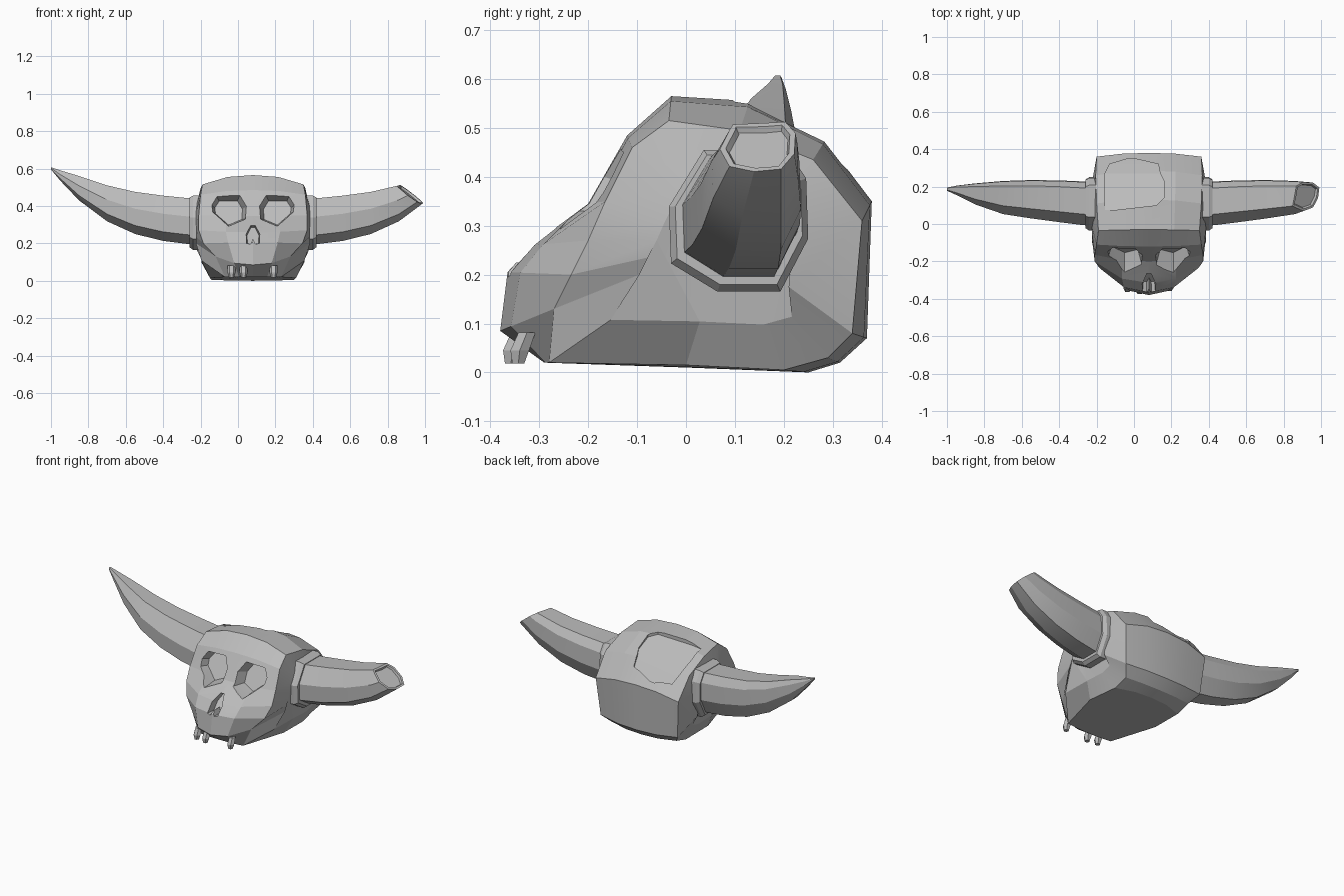
import bpy, bmesh, math
from mathutils import Vector

cube = bpy.data.objects.get("Cube")
if cube:
    bpy.data.objects.remove(cube, do_unlink=True)

CX = 0.08  # skull mid-plane

bone = bpy.data.materials.new("bone_grey")
bone.use_nodes = True
GREY = (0.5, 0.5, 0.5, 1)
bone.diffuse_color = GREY
bone.node_tree.nodes["Principled BSDF"].inputs["Base Color"].default_value = GREY


def loft(name, loops, finish=None):
    """Skin a list of equal closed loops and cap both ends."""
    bm = bmesh.new()
    rings = [[bm.verts.new(p) for p in loop] for loop in loops]
    n = len(rings[0])
    for a, b in zip(rings, rings[1:]):
        for i in range(n):
            j = (i + 1) % n
            bm.faces.new((a[i], a[j], b[j], b[i]))
    caps = [bm.faces.new(rings[0]), bm.faces.new(rings[-1])]
    bmesh.ops.triangulate(bm, faces=caps)
    bmesh.ops.recalc_face_normals(bm, faces=bm.faces)
    if finish:
        finish(bm)
    mesh = bpy.data.meshes.new(name)
    bm.to_mesh(mesh)
    bm.free()
    mesh.materials.append(bone)
    ob = bpy.data.objects.new(name, mesh)
    bpy.context.collection.objects.link(ob)
    return ob


def activate(ob):
    bpy.ops.object.select_all(action="DESELECT")
    ob.select_set(True)
    bpy.context.view_layer.objects.active = ob


def smooth(ob, degrees):
    activate(ob)
    bpy.ops.object.shade_smooth_by_angle(angle=math.radians(degrees))


def carve(ob, cutter):
    cutter.hide_render = True
    mod = ob.modifiers.new("carve", "BOOLEAN")
    mod.operation = "DIFFERENCE"
    mod.solver = "EXACT"
    mod.object = cutter
    activate(ob)
    bpy.ops.object.modifier_apply(modifier=mod.name)
    bpy.data.objects.remove(cutter, do_unlink=True)


# Skull: midline (y, z) and side edge (x, y, z) at each station around the profile
stations = [
    (-.38, .085, .2, -.27, .13), (-.365, .205, .265, -.235, .2),
    (-.315, .26, .29, -.2, .27), (-.2, .345, .29, -.165, .35),
    (-.12, .485, .28, -.11, .46), (-.03, .565, .27, -.035, .515),
    (.13, .555, .28, .11, .495), (.285, .475, .285, .26, .435),
    (.38, .35, .28, .36, .31), (.37, .07, .26, .34, .08),
    (.315, .02, .22, .29, .03), (.25, 0, .22, .2, .005),
    (0, .01, .23, 0, .015), (-.29, .02, .15, -.28, .02),
]


def skull_column(side, kind):
    loop = []
    for my, mz, ex, ey, ez in stations:
        mid, edge = Vector((0, my, mz)), Vector((ex, ey, ez))
        if kind == "mid":
            p = mid
        elif kind == "brow":
            p = mid.lerp(edge, 0.2)
            p.x = ex * 0.5
        elif kind == "edge":
            p = edge
        else:
            low = ez < .05
            p = edge.lerp(Vector((0, .08, .27)), .35 if low else .5)
            p.x = .275 if low else .305
        loop.append((CX + side * p.x, p.y, p.z))
    return loop


kinds = ["cheek", "edge", "brow"]
skull = loft("skull", [skull_column(-1, k) for k in kinds] + [skull_column(1, "mid")]
             + [skull_column(1, k) for k in reversed(kinds)])


def face_cutter(name, outline, surface, depth, shrink, drop):
    """Pit whose rim follows the sloping face, narrowing to a floor."""
    c = sum((Vector(p) for p in outline), Vector((0, 0))) / len(outline)
    inner = [c + (Vector(p) - c) * shrink for p in outline]
    return loft(name, [
        [(x, -.5, z) for x, z in outline],
        [(x, surface(z), z) for x, z in outline],
        [(x, surface(z) + depth, z - drop) for x, z in inner]])


# Eye sockets
eye = [(.04, .33), (.035, .4), (.07, .458), (.195, .455), (.225, .41), (.22, .37), (.13, .292)]
for s in (-1, 1):
    carve(skull, face_cutter("eye_cutter", [(CX + s * x, z) for x, z in eye],
                             lambda z: -.2 + (z - .345) * .57, .065, .78, .015))

# Nose opening with a small central spur
nose = [(-.035, .2), (-.037, .25), (-.012, .3), (.012, .3), (.037, .25), (.035, .2),
        (.014, .195), (0, .225), (-.014, .195)]
carve(skull, face_cutter("nose_cutter", [(CX + x, z) for x, z in nose],
                         lambda z: -.37 + (z - .2) * .9, .06, .85, .005))

# Sunken patch on the crown: slices of y, low x, high x
patch = [(.075, -.155, -.1), (.1, -.155, .12), (.14, -.155, .16), (.23, -.155, .16),
         (.27, -.155, .14), (.32, -.13, .13), (.35, -.03, 0)]


def patch_floor(x, y):
    return .535 + (x - CX) * .14 - (y - .1) * .45 - max(0, y - .28) * .8


carve(skull, loft("crown_cutter", [
    [(x0, y, patch_floor(x0, y)), (x1, y, patch_floor(x1, y)), (x1, y, .7), (x0, y, .7)]
    for y, x0, x1 in patch]))
smooth(skull, 12)

# Horns: unit cross-section, then offset, low z, high z, front y, back y
section = [(-.97, -.6), (-1, .2), (-.5, 1), (.7, 1), (.97, .6), (1, -.25), (.6, -1), (-.3, -1)]
horn_path = [
    (.25, .19, .435, -.015, .225), (.36, .198, .443, -.005, .228),
    (.48, .213, .455, .01, .233), (.63, .25, .475, .03, .235),
    (.78, .318, .51, .053, .23), (.93, .43, .56, .105, .217),
    (1.03, .535, .59, .155, .205), (1.08, .595, .607, .178, .195),
]
collar_path = [
    (.27, .165, .455, -.035, .25), (.32, .165, .455, -.035, .25),
    (.34, .18, .445, -.022, .238), (.34, .21, .42, .02, .21),
]


def sweep(side, path):
    return [[(CX + side * off, (y0 + y1) / 2 + u * (y1 - y0) / 2,
              (z0 + z1) / 2 + v * (z1 - z0) / 2) for u, v in section]
            for off, z0, z1, y0, y1 in path]


def snap_off(bm):
    """Break the horn at a slant and hollow the stump slightly."""
    cut = bmesh.ops.bisect_plane(bm, geom=bm.verts[:] + bm.edges[:] + bm.faces[:],
                                 plane_co=(.99, .17, .412), plane_no=(.1, -.025, .13), clear_outer=True)
    rim = [g for g in cut["geom_cut"] if isinstance(g, bmesh.types.BMEdge)]
    stump = bmesh.ops.contextual_create(bm, geom=rim)["faces"]
    bmesh.ops.recalc_face_normals(bm, faces=bm.faces)
    bmesh.ops.inset_region(bm, faces=stump, thickness=.012)
    bmesh.ops.inset_region(bm, faces=stump, thickness=.006, depth=-.012)


for side, label, finish in ((-1, "right", None), (1, "left", snap_off)):
    smooth(loft(label + "_horn", sweep(side, horn_path), finish), 25)
    loft(label + "_horn_collar", sweep(side, collar_path))

# Teeth: stubby six-sided pegs
for i, (x, back) in enumerate(((-.035, .01), (.03, 0), (.19, .015))):
    loft("tooth_%d" % (i + 1), [
        [(x + r * math.cos(a * math.pi / 3), y + back + r * math.sin(a * math.pi / 3), z) for a in range(6)]
        for y, z, r in ((-.34, .082, .02), (-.355, .045, .022), (-.358, .018, .014))])
